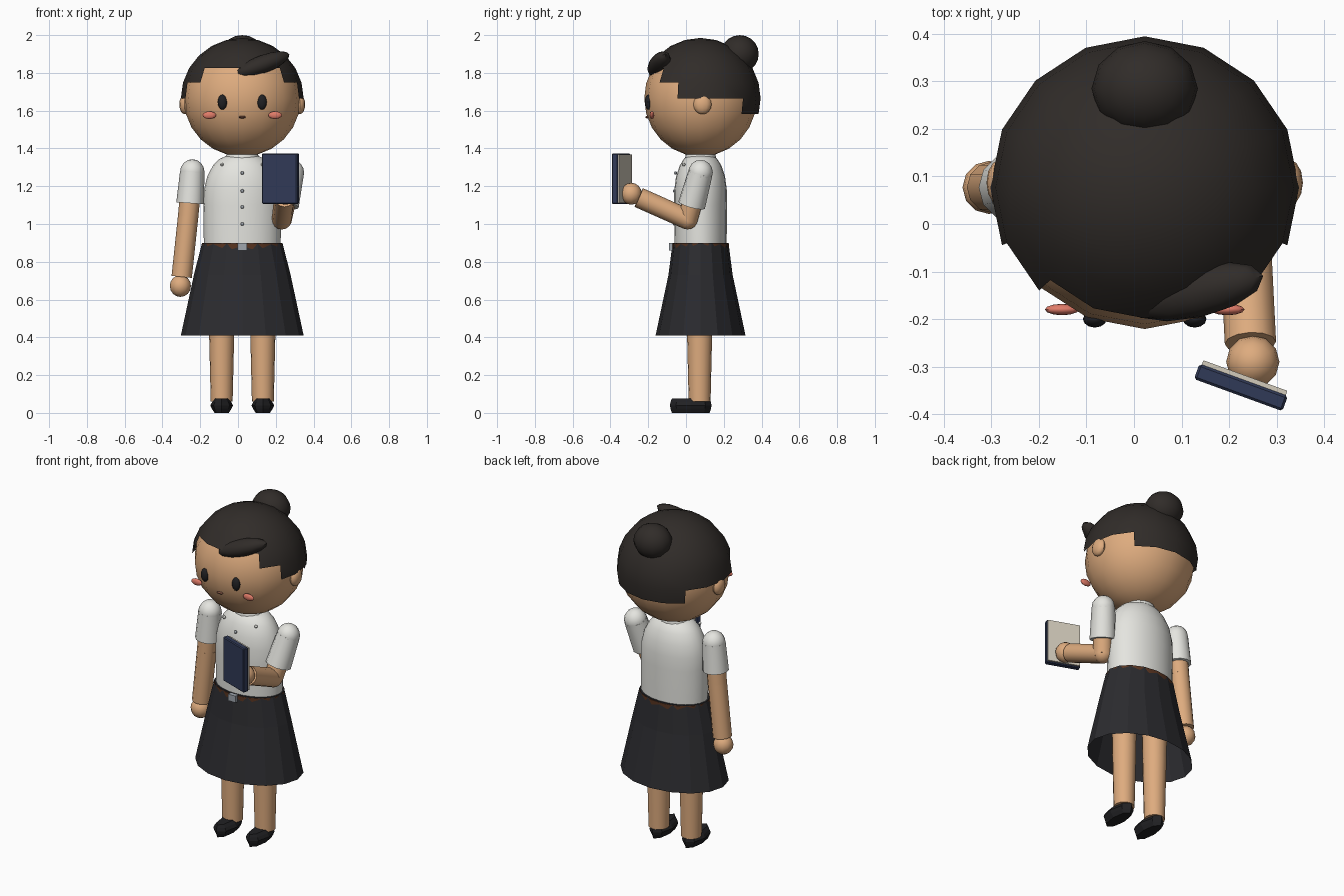
import bpy, bmesh, math
from mathutils import Vector, Matrix

if "Cube" in bpy.data.objects:
    bpy.data.objects.remove(bpy.data.objects["Cube"])

CX, CY = 0.0225, 0.077   # body axis


def mat(name, r, g, b):
    m = bpy.data.materials.new(name)
    m.diffuse_color = (r, g, b, 1)
    m.use_nodes = True
    m.node_tree.nodes["Principled BSDF"].inputs["Base Color"].default_value = m.diffuse_color
    return m


SKIN = mat("skin", .73, .41, .21)
HAIR = mat("hair", .03, .025, .022)
SHIRT = mat("shirt", .78, .78, .74)
SKIRT = mat("skirt", .024, .024, .028)
BLACK = mat("black", .015, .015, .017)
BLUSH = mat("blush", .75, .2, .14)
LIP = mat("lip", .2, .08, .05)
LEATHER = mat("leather", .1, .035, .015)
STEEL = mat("steel", .35, .38, .42)
COVER = mat("cover", .03, .042, .095)
PAPER = mat("paper", .65, .6, .5)


def finish(bm, name, material, smooth=True):
    bmesh.ops.recalc_face_normals(bm, faces=bm.faces)
    me = bpy.data.meshes.new(name)
    bm.to_mesh(me)
    bm.free()
    ob = bpy.data.objects.new(name, me)
    bpy.context.collection.objects.link(ob)
    me.materials.append(material)
    if smooth:
        bpy.ops.object.select_all(action='DESELECT')
        ob.select_set(True)
        bpy.context.view_layer.objects.active = ob
        bpy.ops.object.shade_smooth_by_angle(angle=math.radians(40))
    return ob


def ball(name, loc, radii, material, seg=16, rings=12, rot=None):
    bm = bmesh.new()
    bmesh.ops.create_uvsphere(bm, u_segments=seg, v_segments=rings, radius=1)
    m = Matrix.Translation(loc) @ (rot or Matrix()) @ Matrix.Diagonal((*radii, 1))
    bmesh.ops.transform(bm, matrix=m, verts=bm.verts)
    return finish(bm, name, material)


def limb(name, a, b, ra, rb, material, seg=12):
    a, b = Vector(a), Vector(b)
    bm = bmesh.new()
    bmesh.ops.create_cone(bm, cap_ends=True, segments=seg, radius1=ra,
                          radius2=rb, depth=(b - a).length)
    q = (b - a).to_track_quat('Z', 'Y').to_matrix().to_4x4()
    bmesh.ops.transform(bm, matrix=Matrix.Translation((a + b) / 2) @ q, verts=bm.verts)
    return finish(bm, name, material)


def loft(name, center, rings, material, seg=16, caps=(True, True), smooth=True):
    """Stack of ellipses given as (z, rx, ry)."""
    bm = bmesh.new()
    loops = []
    for z, rx, ry in rings:
        loops.append([bm.verts.new((center[0] + rx * math.cos(2 * math.pi * i / seg),
                                    center[1] + ry * math.sin(2 * math.pi * i / seg), z))
                      for i in range(seg)])
    for lo, hi in zip(loops, loops[1:]):
        for i in range(seg):
            j = (i + 1) % seg
            bm.faces.new((lo[i], lo[j], hi[j], hi[i]))
    for cap, loop in zip(caps, (loops[0], loops[-1])):
        if cap:
            bm.faces.new(loop)
    return finish(bm, name, material, smooth)


def box(name, loc, size, material, rot_z=0, bevel=0.0):
    bm = bmesh.new()
    bmesh.ops.create_cube(bm, size=1)
    bmesh.ops.scale(bm, vec=size, verts=bm.verts)
    if bevel:
        bmesh.ops.bevel(bm, geom=bm.edges[:], offset=bevel, segments=1, affect='EDGES')
    bmesh.ops.transform(bm, matrix=Matrix.Translation(loc) @ Matrix.Rotation(rot_z, 4, 'Z'),
                        verts=bm.verts)
    return finish(bm, name, material, False)


# head and neck
ball("head", (CX, CY, 1.665), (.31, .298, .308), SKIN)
limb("neck", (CX, CY, 1.28), (CX, CY, 1.42), .07, .07, SKIN)

# hair cap: sphere with a stepped hairline
bm = bmesh.new()
bmesh.ops.create_uvsphere(bm, u_segments=16, v_segments=12, radius=1)
drop = []
for f in bm.faces:
    c = f.calc_center_median()
    az = math.degrees(abs(math.atan2(c.x, -c.y)))
    lat = math.degrees(math.asin(c.z / c.length))
    line = 30 if az < 45 else 15 if az < 67.5 else 0 if az < 135 else -15
    if lat < line:
        drop.append(f)
bmesh.ops.delete(bm, geom=drop, context='FACES')
bmesh.ops.transform(bm, matrix=Matrix.Translation((CX, CY, 1.665))
                    @ Matrix.Diagonal((.325, .318, .32, 1)), verts=bm.verts)
finish(bm, "hair_cap", HAIR)

# bun and swept fringe
ball("hair_bun", (CX, .285, 1.9), (.112, .1, .1), HAIR, 12, 10)
ball("hair_fringe", (.13, -.142, 1.845), (.155, .055, .048), HAIR, 12, 8,
     Matrix.Rotation(math.radians(13), 4, 'Z') @ Matrix.Rotation(math.radians(-20), 4, 'Y'))

# face and ears
for s, side in ((-1, "left"), (1, "right")):
    ball(side + "_ear", (CX + s * .305, .087, 1.633), (.028, .048, .052), SKIN, 12, 8)
    ball(side + "_eye", (CX + s * .105, -.2, 1.645), (.025, .018, .04), BLACK, 12, 8)
    ball(side + "_cheek", (CX + s * .174, -.18, 1.576), (.036, .012, .02), BLUSH, 12, 8)
ball("mouth", (CX, -.205, 1.566), (.02, .01, .007), LIP, 10, 6)

# shirt, collar and buttons
loft("shirt", (CX, CY), [(.86, .203, .138), (1.1, .206, .14), (1.18, .203, .139),
                         (1.25, .186, .13), (1.31, .155, .11), (1.345, .12, .088),
                         (1.36, .085, .07)], SHIRT, 24)
loft("collar", (CX, CY), [(1.33, .1, .085), (1.375, .08, .078)], SHIRT)
for z, y in ((1.0, -.062), (1.09, -.063), (1.175, -.062), (1.27, -.055)):
    ball("shirt_button", (CX, y, z), (.009, .008, .009), STEEL, 8, 6)
for s in (-1, 1):
    ball("collar_button", (CX + s * .107, -.012, 1.315), (.009, .009, .009), SHIRT, 8, 6)

# flared skirt, belt and buckle
loft("skirt", (CX, CY), [(.41, .325, .238), (.73, .256, .17), (.9, .213, .148)],
     SKIRT, 16, (False, True), False)
loft("belt", (CX, CY), [(.868, .213, .15), (.896, .213, .15)], LEATHER, 24)
box("belt_buckle", (CX, -.079, .88), (.05, .024, .04), STEEL)

# legs and shoes
for s, side in ((-1, "left"), (1, "right")):
    x = CX + s * .109
    limb(side + "_thigh", (x, .072, .43), (x, .072, .84), .066, .075, SKIN, 16)
    limb(side + "_shin", (x, .072, .06), (x, .072, .44), .058, .067, SKIN, 16)
    loft(side + "_shoe", (x, .025), [(0, .038, .1), (.022, .052, .107), (.04, .06, .11),
                                     (.058, .05, .107), (.075, .034, .1)],
         BLACK, 8, smooth=False)


# arms: shoulder, sleeve, elbow, forearm, hand
def arm(side, shoulder, cuff, elbow, wrist, hand):
    ball(side + "_shoulder", shoulder, (.065, .065, .068), SHIRT, 12, 8)
    limb(side + "_sleeve", shoulder, cuff, .065, .073, SHIRT)
    limb(side + "_upper_arm", shoulder, elbow, .055, .054, SKIN)
    ball(side + "_elbow", elbow, (.054, .054, .054), SKIN, 12, 8)
    limb(side + "_forearm", elbow, wrist, .054, .054, SKIN)
    ball(side + "_hand", hand, (.056, .056, .058), SKIN, 12, 8)


arm("left", (-.242, CY, 1.275), (-.254, CY, 1.11), (-.264, CY, 1.04),
    (-.298, CY, .72), (-.305, CY, .672))
arm("right", (.285, CY, 1.272), (.25, .03, 1.1), (.232, .008, 1.025),
    (.245, -.25, 1.14), (.25, -.29, 1.16))

# held book
turn = math.radians(-20)
box("book_cover", (.225, -.344, 1.24), (.198, .034, .268), COVER, turn, .005)
box("book_pages", (.229, -.334, 1.24), (.188, .032, .256), PAPER, turn)
